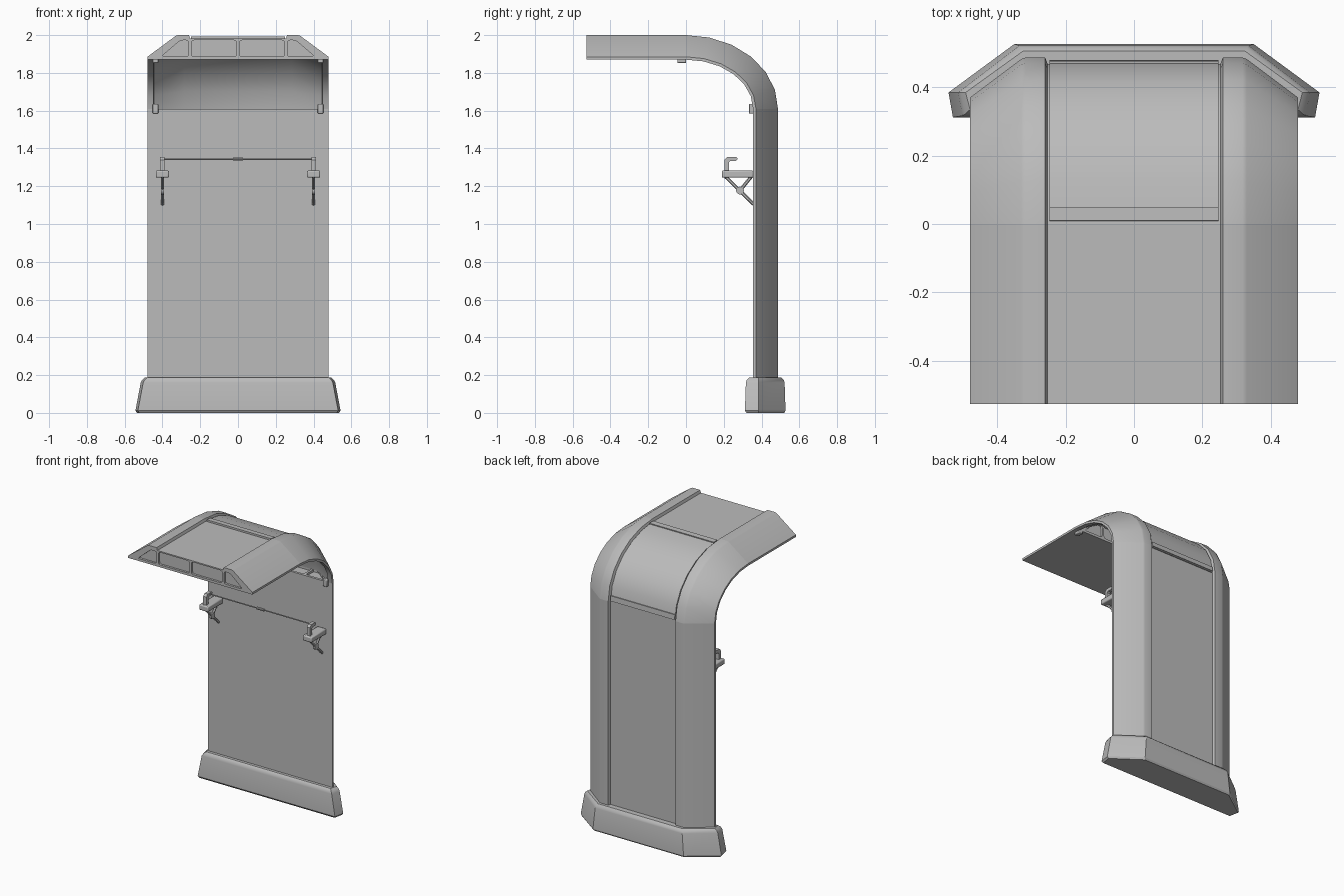
import bpy, bmesh, math
from mathutils import Vector, Matrix

if "Cube" in bpy.data.objects:
    bpy.data.objects.remove(bpy.data.objects["Cube"])

grey = bpy.data.materials.new("plain grey")
grey.use_nodes = True
COLOUR = (0.5, 0.5, 0.5, 1)
grey.diffuse_color = COLOUR
grey.node_tree.nodes["Principled BSDF"].inputs["Base Color"].default_value = COLOUR

DEPTH = 0.13      # thickness of wall and roof
SPRING = 1.61     # height where the bend starts
FRONT = -0.527    # front edge of the roof


def finish(name, bm, bevel=0):
    bmesh.ops.recalc_face_normals(bm, faces=bm.faces)
    mesh = bpy.data.meshes.new(name)
    bm.to_mesh(mesh)
    bm.free()
    mesh.materials.append(grey)
    obj = bpy.data.objects.new(name, mesh)
    bpy.context.collection.objects.link(obj)
    if bevel:
        mod = obj.modifiers.new("Bevel", "BEVEL")
        mod.width, mod.segments = bevel, 2
    return obj


def loft(bm, rings):
    """Skin a list of closed point rings and cap both ends."""
    rings = [[bm.verts.new(p) for p in ring] for ring in rings]
    n = len(rings[0])
    for a, b in zip(rings, rings[1:]):
        for i in range(n):
            j = (i + 1) % n
            bm.faces.new((a[i], a[j], b[j], b[i]))
    bm.faces.new(rings[0])
    bm.faces.new(rings[-1])


# Stations give the outer and inner (y, z) points of the bent slab
def arc(t):
    s, c = math.sin(t), math.cos(t)
    return (0.487 * s, SPRING + 0.39 * c), (0.355 * s, SPRING + 0.26 * c)


def wall(z):
    return (0.487, z), (0.355, z)


def roof(y):
    return (y, 2.0), (y, 1.87)


def bend(start=0, end=math.pi / 2, steps=6):
    return [arc(start + (end - start) * i / steps) for i in range(steps + 1)]


def sweep(bm, section, stations):
    """Carry an (x, depth) section along the stations."""
    loft(bm, [[(x, o[0] + (i[0] - o[0]) * d / DEPTH, o[1] + (i[1] - o[1]) * d / DEPTH)
               for x, d in section] for o, i in stations])


def mirrored(half):
    return half + [(-x, d) for x, d in reversed(half)]


def rounded(points, r=0.014):
    """Round each corner of a flat outline."""
    out = []
    for k, p in enumerate(points):
        p = Vector(p)
        a = p + (Vector(points[k - 1]) - p).normalized() * r
        b = p + (Vector(points[(k + 1) % len(points)]) - p).normalized() * r
        out += [a, (a + b) / 4 + p / 2, b]
    return [tuple(v) for v in out]


def box(bm, lo, hi):
    lo, hi = Vector(lo), Vector(hi)
    mat = Matrix.Translation((lo + hi) / 2) @ Matrix.Diagonal((*(hi - lo), 1))
    bmesh.ops.create_cube(bm, size=1, matrix=mat)


def side_box(bm, x, w, y0, y1, z0, z1):
    box(bm, (x - w / 2, y0, z0), (x + w / 2, y1, z1))


def rod(bm, a, b, r, sides=10):
    a, b = Vector(a), Vector(b)
    turn = (b - a).to_track_quat("Z", "Y").to_matrix().to_4x4()
    bmesh.ops.create_cone(bm, cap_ends=True, segments=sides, radius1=r, radius2=r,
                          depth=(b - a).length, matrix=Matrix.Translation((a + b) / 2) @ turn)


# Sections: raised side bands around a sunken middle
OUTER = [(0.48, DEPTH), (0.48, 0.115), (0.33, 0.004), (0.318, 0), (0.26, 0), (0.253, 0.018)]
SOLID = mirrored(OUTER)
SHELL = mirrored(OUTER) + [(-x, d) for x, d in mirrored(
    [(0.448, DEPTH), (0.445, 0.118), (0.285, 0.03)])]

# Window pockets of the end frames
PANE = [(0.008, 0.027), (0.246, 0.027), (0.246, 0.113), (0.008, 0.113)]
CORNER = [(0.262, 0.027), (0.305, 0.027), (0.405, 0.113), (0.262, 0.113)]


def slab(name, stations, pockets):
    bm = bmesh.new()
    sweep(bm, SOLID, stations)
    obj = finish(name, bm)
    bm = bmesh.new()
    for span in pockets:
        for outline in (PANE, CORNER):
            for s in (-1, 1):
                sweep(bm, [(s * x, d) for x, d in rounded(outline)], span)
    cutter = finish("pocket_cutter", bm)
    cutter.hide_render = True
    mod = obj.modifiers.new("Pockets", "BOOLEAN")
    mod.operation, mod.solver, mod.object = "DIFFERENCE", "EXACT", cutter
    bpy.context.view_layer.objects.active = obj
    bpy.ops.object.modifier_apply(modifier=mod.name)
    bpy.data.objects.remove(cutter)
    return obj


parts = [
    slab("back_wall", [wall(0.1), wall(SPRING)], [[wall(SPRING - 0.015), wall(SPRING + 0.05)]]),
    slab("roof", [roof(FRONT), roof(0)],
         [[roof(FRONT - 0.05), roof(FRONT + 0.015)], [roof(-0.015), roof(0.05)]]),
]

# Hollow bend joining wall and roof
bm = bmesh.new()
sweep(bm, SHELL, bend())
parts.append(finish("bend_shell", bm))

# Raised centre panel over the bend, with a lip at each end
bm = bmesh.new()
sweep(bm, mirrored([(0.248, 0.025), (0.248, 0.011)]), bend(0.02, math.pi / 2))
for t in (0.02, math.pi / 2 - 0.1):
    sweep(bm, mirrored([(0.248, 0.025), (0.248, 0.007)]), bend(t, t + 0.08, 1))
parts.append(finish("bend_panel", bm))

# Flared plinth
def plan(dx, front, back):
    half = [(0.53 - dx, front), (0.543 - dx, 0.385), (0.35 - dx / 2, back)]
    return half + [(-x, y) for x, y in reversed(half)]


bm = bmesh.new()
levels = [(0, 0.008, 0.32, 0.52), (0.012, 0, 0.312, 0.527),
          (0.16, 0.028, 0.317, 0.522), (0.175, 0.036, 0.322, 0.517), (0.187, 0.05, 0.335, 0.506)]
loft(bm, [[(x, y, z) for x, y in plan(dx, f, b)] for z, dx, f, b in levels])
parts.append(finish("plinth", bm))

for side, s in (("left", 1), ("right", -1)):
    # Small catches at both ends of the bend opening
    bm = bmesh.new()
    side_box(bm, s * 0.437, 0.03, 0.333, 0.36, 1.585, 1.635)
    side_box(bm, s * 0.437, 0.03, -0.045, 0, 1.852, 1.875)
    parts.append(finish(side + "_catches", bm, 0.004))

    # Bracket arm with an upturned hook
    x = s * 0.4
    bm = bmesh.new()
    side_box(bm, x, 0.07, 0.19, 0.357, 1.245, 1.283)
    parts.append(finish(side + "_bracket_arm", bm, 0.007))
    bm = bmesh.new()
    hook = [(0.205, 1.275), (0.205, 1.34), (0.22, 1.356), (0.265, 1.356), (0.274, 1.345),
            (0.265, 1.334), (0.235, 1.334), (0.227, 1.326), (0.227, 1.275)]
    loft(bm, [[(x + w, y, z) for y, z in hook] for w in (-0.012, 0.012)])
    parts.append(finish(side + "_hook", bm))

    # Crossed struts with a pivot
    bm = bmesh.new()
    for a, b in (((0.21, 1.25), (0.357, 1.105)), ((0.345, 1.25), (0.28, 1.17))):
        rod(bm, (x, *a), (x, *b), 0.009, 6)
    rod(bm, (x - 0.008, 0.286, 1.177), (x + 0.008, 0.286, 1.177), 0.021, 12)
    parts.append(finish(side + "_struts", bm))

# Thin rail between the hooks with a central coupling
bm = bmesh.new()
rod(bm, (-0.4, 0.25, 1.344), (0.4, 0.25, 1.344), 0.004)
rod(bm, (-0.027, 0.25, 1.344), (0.027, 0.25, 1.344), 0.009)
parts.append(finish("rail", bm))

# Smooth shading with crisp edges
bpy.ops.object.select_all(action="DESELECT")
for obj in parts:
    obj.select_set(True)
bpy.context.view_layer.objects.active = parts[0]
bpy.ops.object.shade_smooth_by_angle(angle=math.radians(30))
